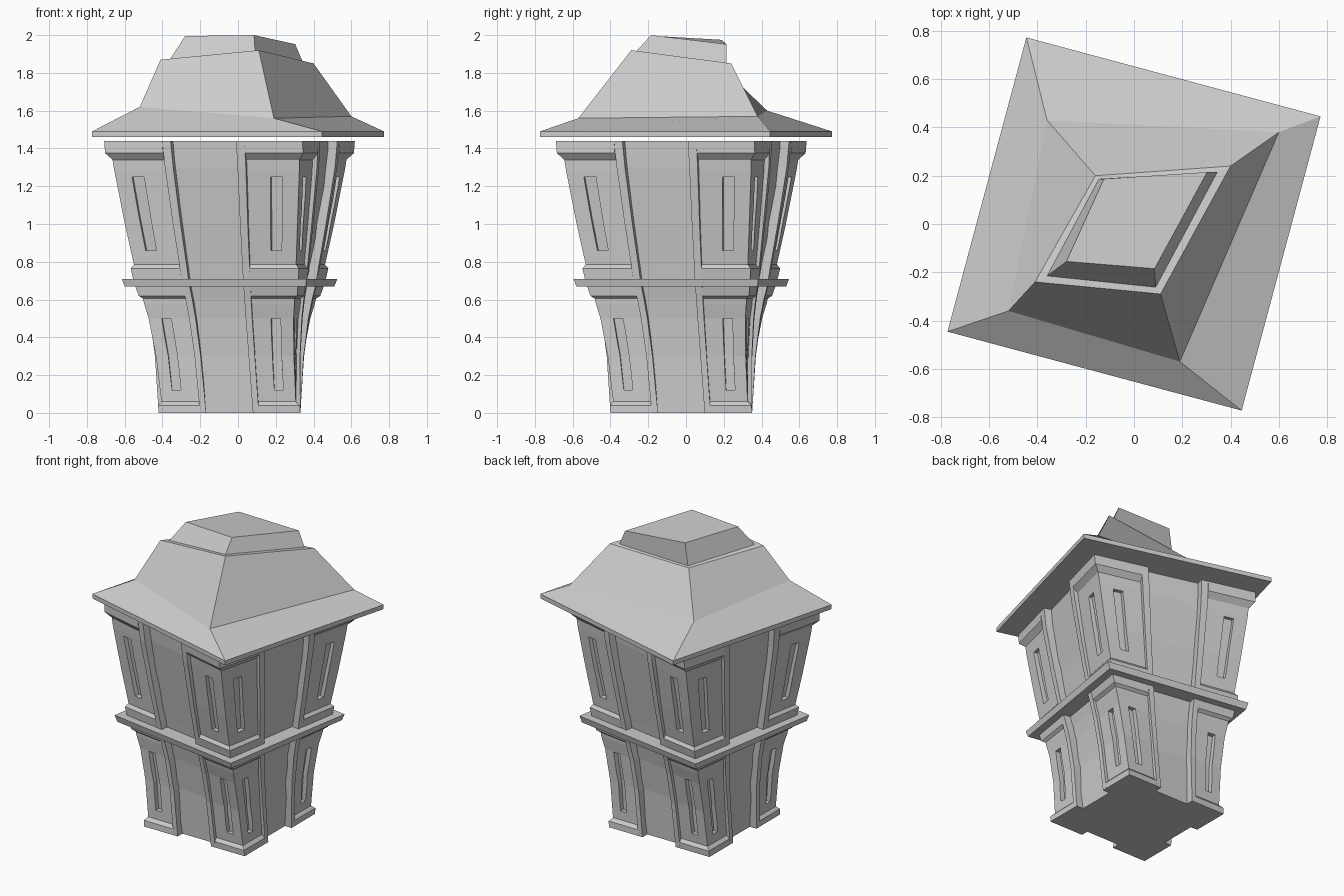
import bpy, bmesh
from math import sin, cos, radians, pi

if "Cube" in bpy.data.objects:
    bpy.data.objects.remove(bpy.data.objects["Cube"])

CX, CY = -0.045, -0.025          # body sits slightly off the roof centre
TWIST = [(0, 0), (.3, 3.8), (.69, 9.3), (1.0, 12), (1.44, 14.8)]


def interp(table, z):
    for (a, va), (b, vb) in zip(table, table[1:]):
        if z <= b:
            return va + (vb - va) * (z - a) / (b - a)
    return table[-1][1]


def place(u, v, z, quarter):
    a = -radians(interp(TWIST, z)) + quarter * pi / 2
    return (CX + u * cos(a) - v * sin(a), CY + u * sin(a) + v * cos(a), z)


def loft(bm, rings):
    """Join rings of points (bottom to top) into a closed solid."""
    vs = [[bm.verts.new(p) for p in r] for r in rings]
    n = len(vs[0])
    for lo, hi in zip(vs, vs[1:]):
        for i in range(n):
            j = (i + 1) % n
            bm.faces.new((lo[i], lo[j], hi[j], hi[i]))
    bm.faces.new(vs[0][::-1])
    bm.faces.new(vs[-1])


def make(name, bm):
    bmesh.ops.recalc_face_normals(bm, faces=bm.faces)
    me = bpy.data.meshes.new(name)
    bm.to_mesh(me)
    bm.free()
    ob = bpy.data.objects.new(name, me)
    bpy.context.collection.objects.link(ob)
    return ob


def body_part(name, levels, outlines, quarters=4):
    """Twisted loft; each outline maps a half-width to a cross-section."""
    bm = bmesh.new()
    for q in range(quarters):
        for outline in outlines:
            loft(bm, [[place(u, v, z, q) for u, v in outline(h)] for z, h in levels])
    return make(name, bm)


# cross-sections
F1, F2 = .33, .415               # frame strip edges as fractions of the half-width
S1, S2 = .69, .82                # slot edges


def square(h):
    return [(-h, -h), (h, -h), (h, h), (-h, h)]


def corner(h):
    i = h - .085
    return [(F2 * h, -h), (h, -h), (h, -F2 * h), (i, -F2 * h), (i, -i), (F2 * h, -i)]


def bar(f1, f2, out, depth):
    return lambda h: [(f1 * h, -h - out), (f2 * h, -h - out),
                      (f2 * h, -h + depth), (f1 * h, -h + depth)]


strips = [bar(F1, F2, 0, .09), bar(-F2, -F1, 0, .09)]
slots = [bar(S1, S2, .05, .033), bar(-S2, -S1, .05, .033)]

# half-width profiles (z, half-width)
low_frame = [(0, .375), (.3, .385), (.5, .405), (.6, .422), (.68, .44)]
up_frame = [(.70, .442), (.77, .452), (1.0, .488), (1.3, .532), (1.44, .543)]
low_panel = [(0, .375), (.04, .375), (.06, .356), (.3, .366), (.5, .386),
             (.58, .402), (.605, .405), (.62, .424), (.68, .438)]
up_panel = [(.70, .442), (.765, .452), (.785, .436), (1.0, .467),
            (1.28, .504), (1.34, .51), (1.375, .541), (1.44, .543)]

# recessed core and middle band
body_part("core", [(z, h - .05) for z, h in low_frame + up_frame], [square], 1)
body_part("middle_band", [(.668, .485), (.71, .496)], [square], 1)

# corner panels with frames and slots
for tag, frame, panel, zs in (("lower", low_frame, low_panel, (.12, .3, .5)),
                              ("upper", up_frame, up_panel, (.86, 1.0, 1.25))):
    body_part(tag + "_frame_strips", frame, strips)
    ob = body_part(tag + "_corner_panels", panel, [corner])
    cut = body_part(tag + "_slot_cutter", [(z, interp(panel, z)) for z in zs], slots)
    cut.hide_render = True
    mod = ob.modifiers.new("slots", 'BOOLEAN')
    mod.operation, mod.solver, mod.object = 'DIFFERENCE', 'EXACT', cut
    dg = bpy.context.evaluated_depsgraph_get()
    me = bpy.data.meshes.new_from_object(ob.evaluated_get(dg))
    ob.modifiers.clear()
    ob.data = me
    bpy.data.objects.remove(cut)

# crooked roof: eave, flare, steep slope, inset cap
eave = [(-.773, -.446), (.446, -.773), (.773, .446), (-.446, .773)]
bm = bmesh.new()
loft(bm, [[(x, y, 1.46) for x, y in eave],
          [(x, y, 1.49) for x, y in eave],
          [(-.52, -.36, 1.62), (.19, -.57, 1.56), (.60, .38, 1.57), (-.36, .43, 1.60)],
          [(-.41, -.24, 1.87), (.11, -.29, 1.92), (.40, .24, 1.85), (-.16, .20, 1.82)],
          [(-.36, -.215, 1.872), (.09, -.262, 1.916), (.345, .215, 1.852), (-.145, .187, 1.825)],
          [(-.28, -.155, 1.995), (.085, -.185, 2.0), (.303, .215, 1.952), (-.125, .187, 1.975)]])
make("roof", bm)
